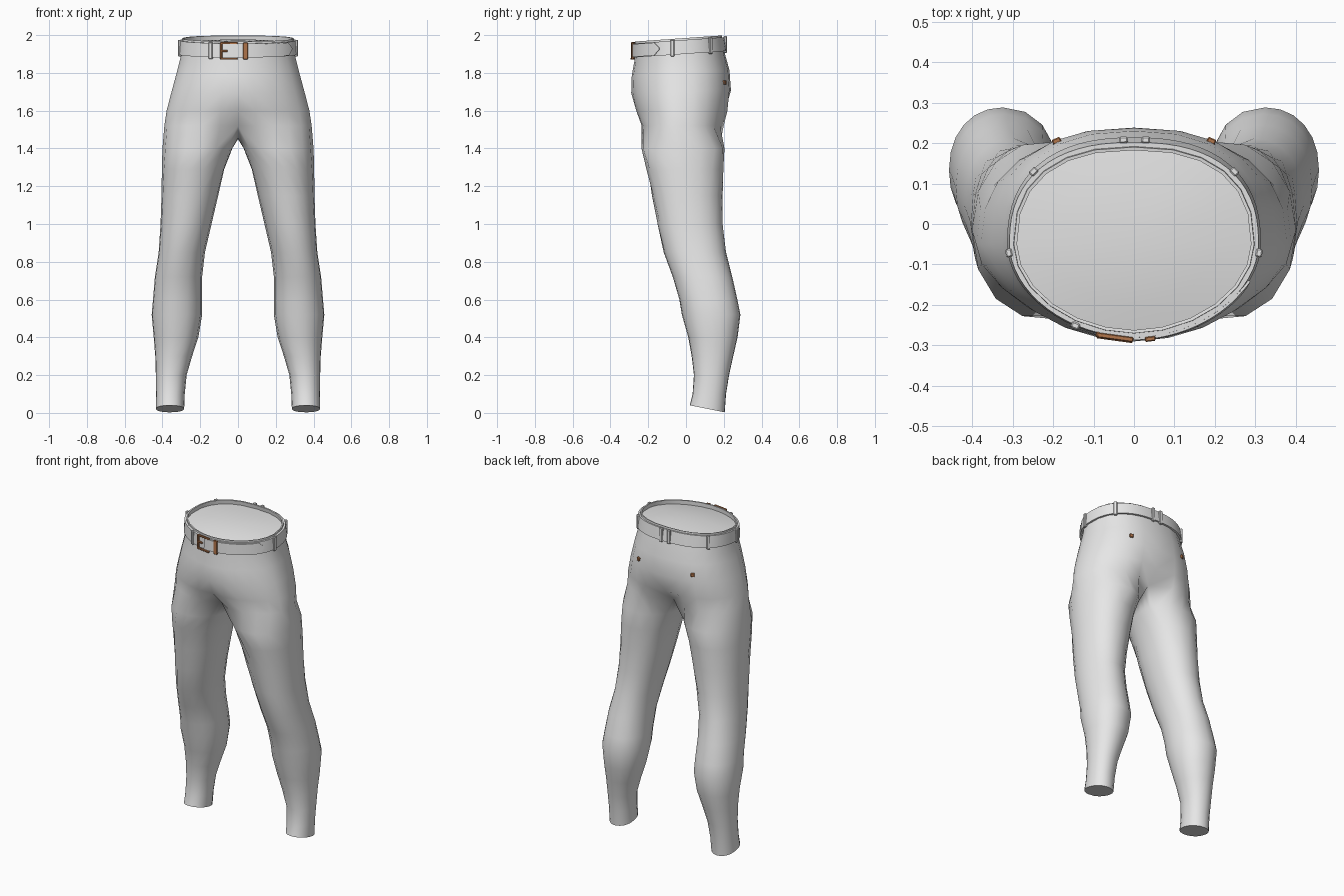
import bpy, bmesh, math
from mathutils import Matrix, Vector

if "Cube" in bpy.data.objects:
    bpy.data.objects.remove(bpy.data.objects["Cube"])


def material(name, rgb):
    m = bpy.data.materials.new(name)
    m.diffuse_color = (*rgb, 1)
    m.use_nodes = True
    m.node_tree.nodes["Principled BSDF"].inputs["Base Color"].default_value = m.diffuse_color
    return m


GREY = material("pale_grey_cloth", (0.8, 0.8, 0.8))
BROWN = material("brown_metal", (0.45, 0.18, 0.07))

# Pelvis sections: height, half width, front y, back y, centre crease depth
PELVIS = [(1.982, .297, -.270, .190, 0), (1.88, .305, -.273, .207, 0),
          (1.80, .325, -.287, .230, 0), (1.70, .352, -.290, .238, 0),
          (1.60, .378, -.275, .228, .02), (1.52, .390, -.255, .210, .08)]
# Leg sections: height, inner x, outer x, front y, back y, corner angle
LEG = [(1.40, .030, .400, -.237, .205, 55), (1.29, .073, .403, -.210, .198, 40),
       (1.15, .105, .405, -.180, .194, 20), (1.00, .140, .410, -.152, .195, 8),
       (.85, .175, .420, -.118, .212, 0), (.72, .190, .440, -.070, .245, 0),
       (.60, .190, .450, -.035, .272, 0), (.52, .190, .457, -.022, .288, 0),
       (.40, .210, .446, .012, .273, 0), (.30, .243, .438, .030, .250, 0),
       (.20, .272, .435, .042, .228, 0), (.10, .282, .434, .035, .212, 0),
       (.022, .285, .435, .020, .205, 0)]
CY = -.05
OUTER, INNER = 13, 7


def spow(v, p):
    return math.copysign(abs(v) ** p, v)


def section(z):
    """Interpolated pelvis section at a height."""
    z = max(min(z, PELVIS[0][0]), PELVIS[-1][0])
    for a, b in zip(PELVIS, PELVIS[1:]):
        if z >= b[0]:
            k = (a[0] - z) / (a[0] - b[0])
            return [p + (q - p) * k for p, q in zip(a, b)][1:]


def surf(t, z, off=0.0, s=1.0):
    """Point on the hip surface; t in degrees, -90 front, 0 right, 90 back."""
    w, f, b, dent = section(z)
    c, sn = math.cos(math.radians(t)), math.sin(math.radians(t))
    n = 1.9 if sn < 0 else 2.4
    x = (w + off) * spow(c, 2 / n) * s
    r = (CY - f if sn < 0 else b - CY) + off
    y = CY + r * spow(sn, 2 / n) * s
    y -= math.copysign(dent, sn) * math.exp(-(x / .07) ** 2)
    tilt = max(0, min(1, (z - 1.6) / .25)) * .07
    return Vector((x, y, z + tilt * (y + .04)))


def angle_at(x, side, z=1.935):
    n = 1.9 if side < 0 else 2.4
    return side * math.degrees(math.acos(spow(x / section(z)[0], n / 2)))


def finish(name, bm, mat, sharp=40):
    me = bpy.data.meshes.new(name)
    bm.to_mesh(me)
    bm.free()
    me.materials.append(mat)
    me.polygons.foreach_set("use_smooth", [True] * len(me.polygons))
    me.set_sharp_from_angle(angle=math.radians(sharp))
    ob = bpy.data.objects.new(name, me)
    bpy.context.collection.objects.link(ob)
    return ob


def bridge(bm, r0, r1, closed):
    n = len(r0)
    for i in range(n if closed else n - 1):
        j = (i + 1) % n
        bm.faces.new((r0[i], r1[i], r1[j], r0[j]))


def trousers():
    bm = bmesh.new()
    ts = [-90 + 180 * i / (OUTER - 1) for i in range(OUTER)]
    # waist lining dome, rim, then hips
    spec = [(1.955 + .02 * (1 - s * s), -.008, s) for s in (0, .35, .7, 1)]
    spec += [(1.981, -.008, 1)] + [(p[0], 0, 1) for p in PELVIS]
    rows = []
    for z, off, s in spec:
        row = [bm.verts.new(surf(t, z, off, s)) for t in ts]
        row[0].co.x = row[-1].co.x = 0
        rows.append(row)
    for a, b in zip(rows, rows[1:]):
        bridge(bm, a, b, False)
    # crotch curve closes the hip section into a leg ring
    ring = rows[-1]
    back, front = ring[-1].co.copy(), ring[0].co.copy()
    for k in range(1, INNER + 1):
        u = k / (INNER + 1)
        p = back.lerp(front, u)
        ring.append(bm.verts.new((0, p.y, p.z - .07 * math.sin(math.pi * u))))
    # leg
    for z, xi, xo, f, b, a in LEG:
        angs = [-90 - a + (180 + 2 * a) * i / (OUTER - 1) for i in range(OUTER)]
        angs += [90 + a + (180 - 2 * a) * k / (INNER + 1) for k in range(1, INNER + 1)]
        new = []
        for t in map(math.radians, angs):
            x = (xi + xo) / 2 + (xo - xi) / 2 * spow(math.cos(t), .93)
            y = (f + b) / 2 + (b - f) / 2 * spow(math.sin(t), .93)
            hem = -.2 * (y - .11) if z < .05 else 0
            new.append(bm.verts.new((x, y, z + hem)))
        bridge(bm, ring, new, True)
        ring = new
    bm.faces.new(ring[::-1])
    bmesh.ops.remove_doubles(bm, verts=bm.verts, dist=1e-5)
    ob = finish("trousers", bm, GREY, 50)
    m = ob.modifiers.new("mirror", 'MIRROR')
    m.merge_threshold = .001


def strap(name, t0, t1, n, half, off, thick, mat, tip=0):
    """Band following the waist; the last `tip` steps taper to a point."""
    closed = abs(t1 - t0) >= 360
    bm = bmesh.new()
    rings = []
    for i in range(n if closed else n + 1):
        t = t0 + (t1 - t0) * i / n
        h = half * (min(1, .1 + .9 * (n - i) / tip) if tip else 1)
        rings.append([bm.verts.new(surf(t, 1.935 + dz, o)) for dz, o in
                      ((h, off), (h, off + thick), (-h, off + thick), (-h, off))])
    for a, b in zip(rings, rings[1:] + (rings[:1] if closed else [])):
        bridge(bm, a, b, True)
    if not closed:
        bm.faces.new(rings[0])
        bm.faces.new(rings[-1][::-1])
    bmesh.ops.recalc_face_normals(bm, faces=bm.faces)
    finish(name, bm, mat)


def piece(name, t, z, w, d, h, off, mat):
    """Small block lying on the waist surface, facing outward."""
    p = surf(t, z, off)
    tan = surf(t + 1, z, off) - surf(t - 1, z, off)
    rot = Matrix.Rotation(math.atan2(tan.y, tan.x), 4, 'Z')
    bm = bmesh.new()
    bmesh.ops.create_cube(bm, size=1, matrix=Matrix.Translation(p) @ rot
                          @ Matrix.Diagonal((w, d, h, 1)))
    bmesh.ops.bevel(bm, geom=bm.edges[:], offset=min(w, d, h) * .2, segments=1,
                    affect='EDGES')
    finish(name, bm, mat, 30)


trousers()

# Belt and its overlapping pointed end
strap("belt", -90, 270, 64, .037, -.004, .014, GREY)
strap("belt_end", angle_at(-.04, -1), -24, 20, .034, .008, .008, GREY, tip=2)

# Belt loops
loops = [angle_at(x, 1) for x in (-.24, -.025, .028, .24)]
for i, t in enumerate(loops + [-6, 186, angle_at(-.14, -1)]):
    piece(f"belt_loop_{i + 1}", t, 1.933, .021, .016, .088, .010, GREY)

# Buckle: frame bars, prong and keeper
for name, x, dz, w, h in (("buckle_side", -.085, 0, .012, .09),
                          ("buckle_top", -.045, .041, .09, .010),
                          ("buckle_bottom", -.045, -.041, .09, .010),
                          ("buckle_prong", -.070, 0, .035, .010),
                          ("belt_keeper", .038, 0, .026, .088)):
    off = .015 if name == "belt_keeper" else .013
    piece(name, angle_at(x, -1), 1.933 + dz, w, .012, h, off, BROWN)

# Back pocket buttons
for side, x in (("right", .19), ("left", -.19)):
    piece(f"pocket_button_{side}", angle_at(x, 1, 1.74), 1.74, .022, .014, .022, .002, BROWN)
